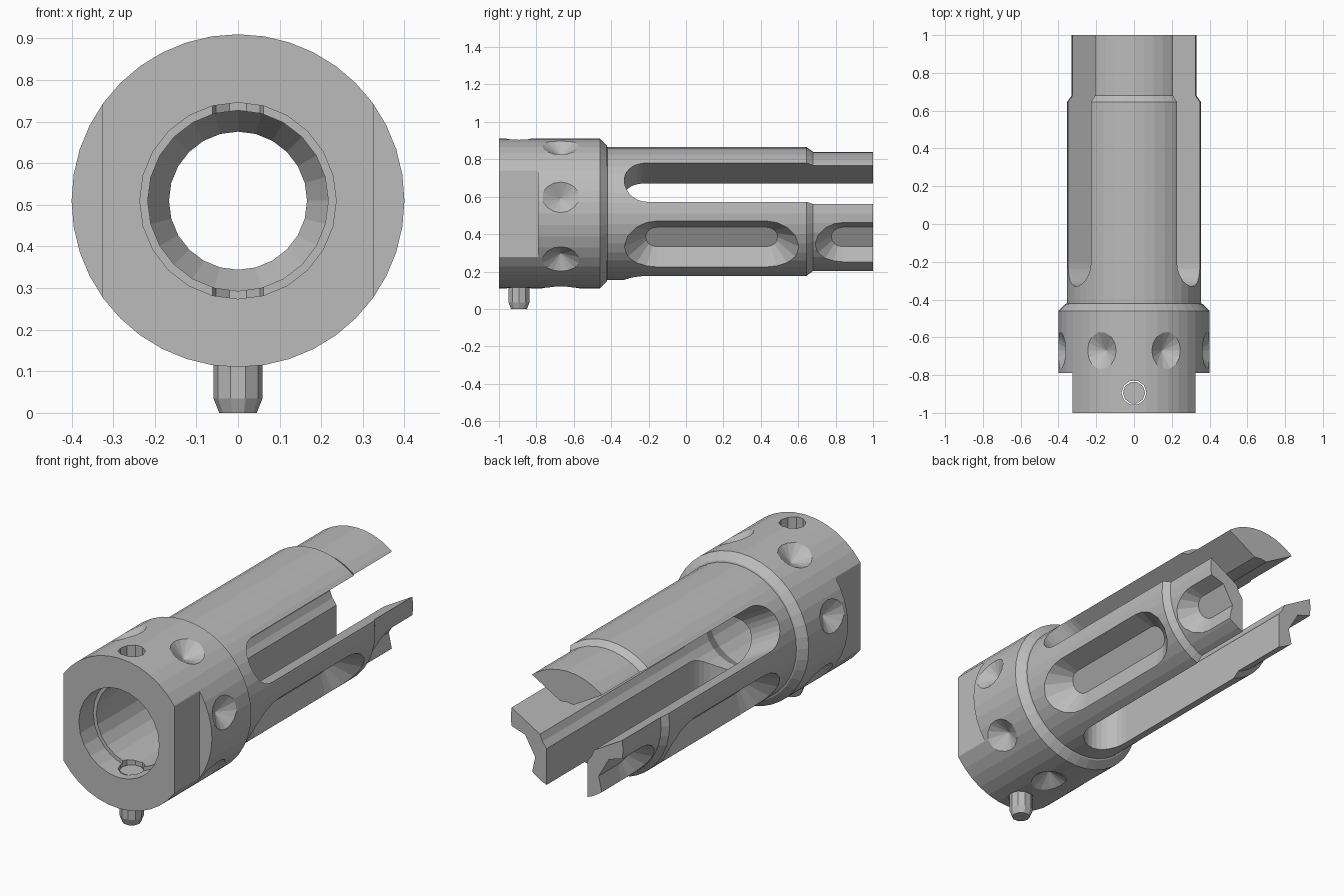
import bpy
import bmesh
from math import sin, cos, pi, radians
from mathutils import Matrix

cube = bpy.data.objects.get("Cube")
if cube:
    bpy.data.objects.remove(cube)

AXIS_Z = 0.51      # height of the bore axis

steel = bpy.data.materials.new("grey_steel")
steel.use_nodes = True
steel.diffuse_color = (0.5, 0.5, 0.5, 1)
steel.node_tree.nodes["Principled BSDF"].inputs["Base Color"].default_value = (0.5, 0.5, 0.5, 1)


def finish(name, bm, matrix):
    bmesh.ops.transform(bm, matrix=matrix, verts=bm.verts)
    bmesh.ops.recalc_face_normals(bm, faces=bm.faces)
    mesh = bpy.data.meshes.new(name)
    bm.to_mesh(mesh)
    bm.free()
    mesh.materials.append(steel)
    obj = bpy.data.objects.new(name, mesh)
    bpy.context.collection.objects.link(obj)
    return obj


def loft(name, rings, matrix):
    """Closed solid from equal rings of points, capped at both ends."""
    bm = bmesh.new()
    rows = [[bm.verts.new(p) for p in ring] for ring in rings]
    count = len(rows[0])
    for low, high in zip(rows, rows[1:]):
        for i in range(count):
            j = (i + 1) % count
            bm.faces.new((low[i], low[j], high[j], high[i]))
    bm.faces.new(rows[0][::-1])
    bm.faces.new(rows[-1])
    return finish(name, bm, matrix)


def lathe(name, profile, sides, matrix):
    """Revolve (radius, height) points about local z."""
    turns = [2 * pi * i / sides for i in range(sides)]
    return loft(name, [[(r * cos(t), r * sin(t), h) for t in turns] for r, h in profile], matrix)


def prism(name, outline, depth, matrix):
    """Extrude an xy outline along local z."""
    return loft(name, [[(x, y, h) for x, y in outline] for h in (0, depth)], matrix)


def radial(degrees, y):
    """Frame whose z points outward from the bore axis and whose y is world y."""
    a = radians(degrees)
    rot = Matrix(((sin(a), 0, cos(a)), (0, 1, 0), (-cos(a), 0, sin(a)))).to_4x4()
    return Matrix.Translation((0, y, AXIS_Z)) @ rot


ALONG_Y = Matrix.Translation((0, 0, AXIS_Z)) @ Matrix.Rotation(-pi / 2, 4, 'X')


def measure(mesh):
    """Whether the mesh is closed, and its volume."""
    bm = bmesh.new()
    bm.from_mesh(mesh)
    closed = len(bm.faces) > 0 and all(e.is_manifold for e in bm.edges)
    volume = bm.calc_volume(signed=True)
    bm.free()
    return closed, volume


def cut(target, cutter):
    """Subtract the cutter, taking the first solver that leaves a closed solid."""
    before = measure(target.data)[1]
    for solver in ('MANIFOLD', 'EXACT'):
        mod = target.modifiers.new("cut", 'BOOLEAN')
        mod.operation = 'DIFFERENCE'
        mod.solver = solver
        mod.object = cutter
        bpy.context.view_layer.update()
        graph = bpy.context.evaluated_depsgraph_get()
        result = bpy.data.meshes.new_from_object(target.evaluated_get(graph))
        target.modifiers.clear()
        closed, volume = measure(result)
        if closed and 0 < volume < before - 1e-6:
            break
    target.data = result
    bpy.data.objects.remove(cutter)


# Turned outer body with collar and stepped barrel
body = lathe("slotted_body", [(0.4, -1), (0.4, -0.46), (0.363, -0.423), (0.355, -0.421),
                              (0.355, 0.645), (0.33, 0.68), (0.33, 1)], 40, ALONG_Y)

# Stepped and tapered bore
cut(body, lathe("bore_cutter", [(0.236, -1.1), (0.236, -0.88), (0.217, -0.88), (0.217, -0.5),
                                (0.166, -0.4), (0.166, 1.1)], 24, ALONG_Y))

# Wrench flats on both sides
for side in (0, 180):
    cut(body, prism("flat_cutter", [(-0.5, -0.3), (0.5, -0.3), (0.5, 0.21), (-0.5, 0.21)], 0.3,
                    radial(side, -1) @ Matrix.Translation((0, 0, 0.326))))

# Three round-ended slots, open at the rear
W = 0.12
slot = [(W * cos(pi + pi * i / 14), W * sin(pi + pi * i / 14)) for i in range(15)]
slot += [(W, 1.4), (-W, 1.4)]
for angle in (30, 150, 270):
    cut(body, prism("slot_cutter", slot, 0.6, radial(angle, -0.21)))


# Flat-floored pockets with sloping walls in the two lower prongs
def stadium(y0, y1, r, height, steps=8):
    """Ring with round ends centred on y0 and y1."""
    arc = [pi + pi * i / steps for i in range(steps + 1)]
    front = [(r * cos(t), y0 + r * sin(t), height) for t in arc]
    back = [(-r * cos(t), y1 - r * sin(t), height) for t in arc]
    return front + back


for angle in (210, 330):
    for y0, y1 in ((-0.156, 0.43), (0.837, 1.4)):
        rings = [stadium(y0, y1, 0.06, 0.25), stadium(y0, y1, 0.245, 0.42)]
        cut(body, loft("pocket_cutter", rings, radial(angle, 0)))

# Ring of seven conical dimples
for i in range(7):
    cut(body, lathe("dimple_cutter", [(0.004, 0.343), (0.1, 0.4), (0.18, 0.448)], 14,
                    radial(270 + i * 360 / 7, -0.67)))

# Cross hole for the pin
PIN_Y = -0.893
cut(body, lathe("pin_hole_cutter", [(0.066, -0.1), (0.066, 1.1)], 10,
                Matrix.Translation((0, PIN_Y, 0))))

body.data.materials.clear()
body.data.materials.append(steel)
for poly in body.data.polygons:
    poly.material_index = 0

# Locating pin with a chamfered tip
lathe("locating_pin", [(0.045, 0), (0.059, 0.035), (0.059, 0.274)], 10,
      Matrix.Translation((0, PIN_Y, 0)))
